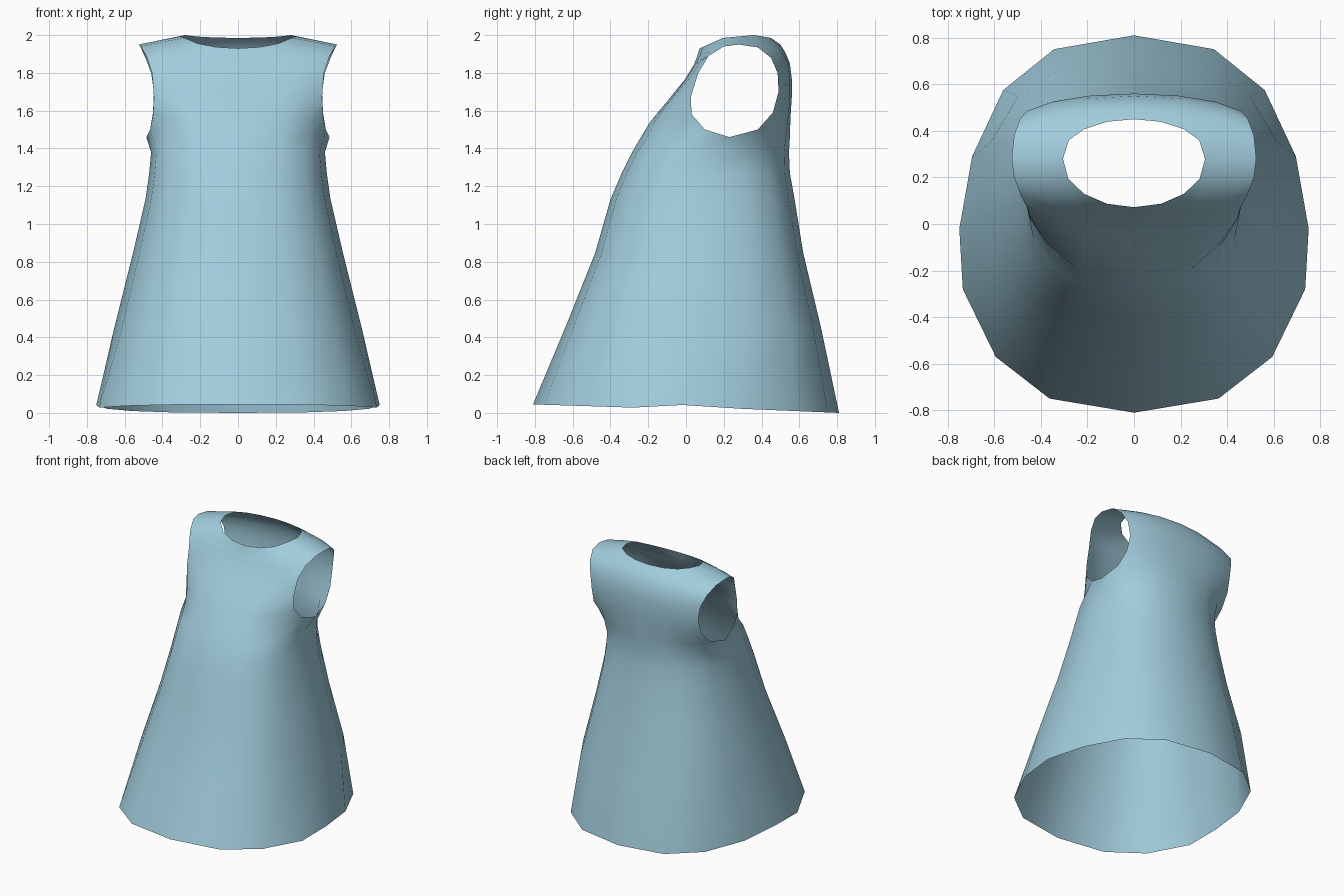
import bpy
import bmesh
from math import sin, cos, radians

if "Cube" in bpy.data.objects:
    bpy.data.objects.remove(bpy.data.objects["Cube"], do_unlink=True)

# Fabric colour
fabric = bpy.data.materials.new("light_blue_fabric")
fabric.use_nodes = True
colour = (0.36, 0.61, 0.72, 1)
fabric.diffuse_color = colour
bsdf = fabric.node_tree.nodes["Principled BSDF"]
bsdf.inputs["Base Color"].default_value = colour
bsdf.inputs["Roughness"].default_value = 0.8

STEP = radians(22.5)
FULL, ROUND = 0.8, 1.0  # exponents of the ring outline; lower is squarer


def skirt_ring(z, half_width, front, back):
    """Anchor points of a slightly squared ring around the body."""
    mid, depth = (front + back) / 2, (back - front) / 2
    x, dy = half_width * cos(STEP) ** FULL, depth * sin(STEP) ** FULL
    return ((0, front, z), (x, mid - dy, z), (half_width, mid, z),
            (x, mid + dy, z), (0, back, z))


def sweep(centre, edge, power):
    """Four points on a rounded arc from the centre line to the edge."""
    points = []
    for k in range(4):
        across = (sin(k * STEP) / sin(3 * STEP)) ** power
        along = (1 - cos(k * STEP) ** power) / (1 - cos(3 * STEP) ** power)
        points.append((edge[0] * across,
                       centre[1] + (edge[1] - centre[1]) * along,
                       centre[2] + (edge[2] - centre[2]) * along))
    return points


# Rows of anchors: front centre, front edge, side, back edge, back centre
hem = ((0, -.81, .045), (.735, -.28, .028), (.75, -.02, .042),
       (.695, .29, .022), (0, .81, 0))
skirt = [hem,
         skirt_ring(.45, .655, -.64, .715),
         skirt_ring(.85, .555, -.48, .62),
         skirt_ring(1.13, .49, -.40, .575),
         skirt_ring(1.27, .47, -.34, .55),
         skirt_ring(1.38, .46, -.285, .545)]
# The side is left open between the underarm and the shoulder
bodice = [
    ((0, -.245, 1.45), (.465, .10, 1.50), (.485, .23, 1.46), (.465, .38, 1.50), (0, .55, 1.46)),
    ((0, -.19, 1.54), (.45, .03, 1.58), None, (.45, .46, 1.59), (0, .553, 1.56)),
    ((0, -.10, 1.65), (.445, .025, 1.67), None, (.445, .49, 1.70), (0, .56, 1.67)),
    ((0, -.01, 1.76), (.455, .065, 1.80), None, (.46, .485, 1.80), (0, .56, 1.77)),
    ((0, .04, 1.84), (.485, .12, 1.89), None, (.49, .45, 1.88), (0, .55, 1.85)),
    ((0, .06, 1.89), (.515, .20, 1.94), (.525, .28, 1.95), (.515, .38, 1.935), (0, .525, 1.91)),
]
# Shoulder and neckline
collar = [
    ((0, .066, 1.912), (.40, .195, 1.965), (.415, .28, 1.973), (.40, .37, 1.965), (0, .50, 1.95)),
    ((0, .072, 1.93), (.282, .195, 1.985), (.305, .28, 1.993), (.28, .36, 2.0), (0, .45, 1.985)),
]

# Loft the left half of the dress
bm = bmesh.new()
rows = []
for part, front_power, back_power in ((skirt, FULL, FULL), (bodice, FULL, ROUND),
                                      (collar, ROUND, ROUND)):
    for front, front_edge, side, back_edge, back in part:
        points = (sweep(front, front_edge, front_power) + [side]
                  + sweep(back, back_edge, back_power)[::-1])
        rows.append([bm.verts.new(p) if p else None for p in points])

arm_start = len(skirt)
arm_end = arm_start + len(bodice) - 1
for j in range(len(rows) - 1):
    for k in range(8):
        if arm_start <= j < arm_end and k in (3, 4):
            continue  # armhole
        bm.faces.new((rows[j][k], rows[j][k + 1], rows[j + 1][k + 1], rows[j + 1][k]))

mesh = bpy.data.meshes.new("sleeveless_dress")
bm.to_mesh(mesh)
bm.free()
mesh.materials.append(fabric)
for face in mesh.polygons:
    face.use_smooth = True

dress = bpy.data.objects.new("sleeveless_dress", mesh)
bpy.context.scene.collection.objects.link(dress)

# Mirror to the right half
mirror = dress.modifiers.new("mirror", "MIRROR")
mirror.use_axis[0] = True
mirror.use_clip = True
